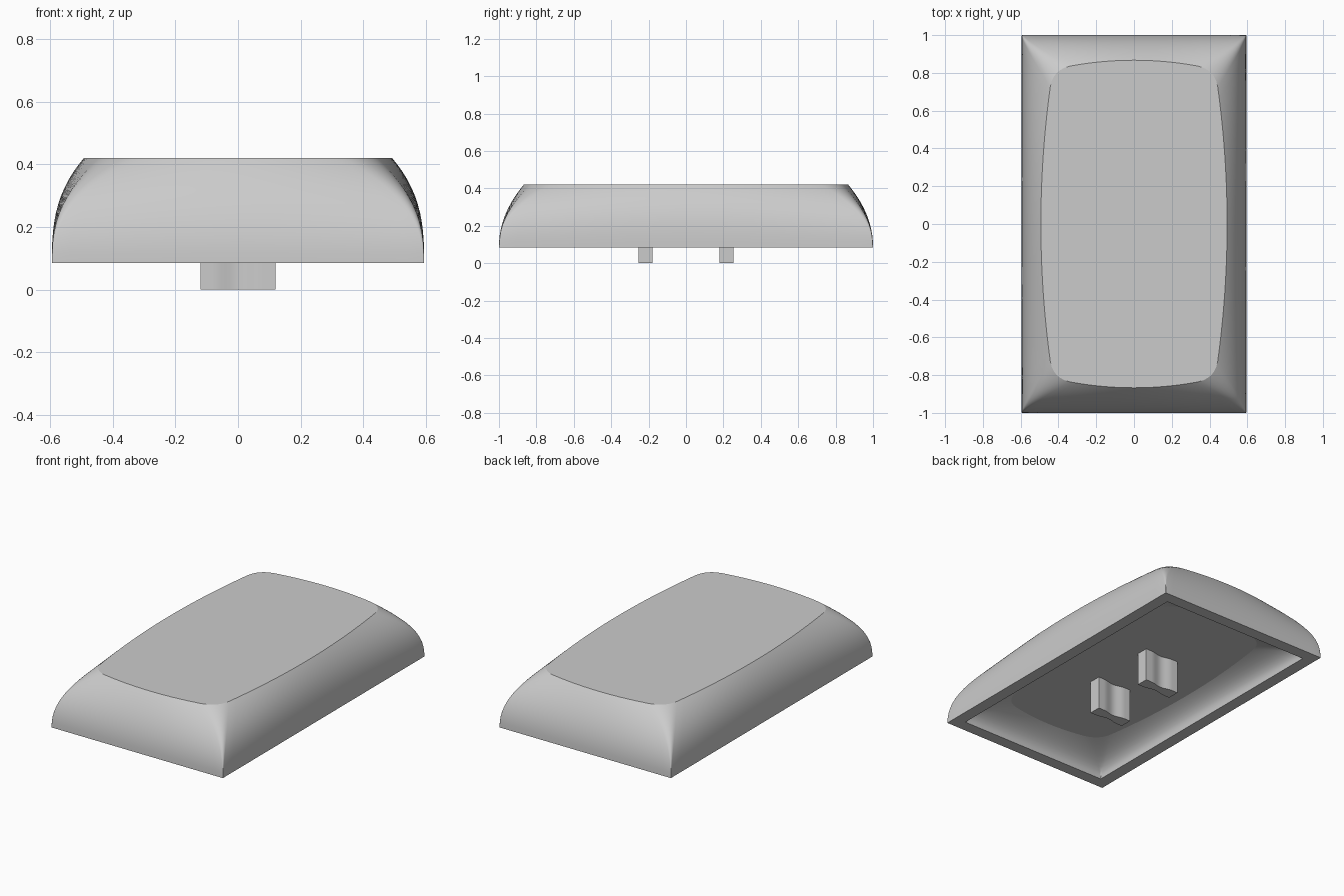
import bpy
import bmesh
import math
from mathutils import Vector

if "Cube" in bpy.data.objects:
    bpy.data.objects.remove(bpy.data.objects["Cube"], do_unlink=True)

grey = bpy.data.materials.new("light grey plastic")
grey.use_nodes = True
grey.diffuse_color = (0.6, 0.6, 0.6, 1)
grey.node_tree.nodes["Principled BSDF"].inputs["Base Color"].default_value = (0.6, 0.6, 0.6, 1)

BASE_Z = 0.085
SIDE_STEPS = 12
ROUND_STEPS = 6


def finish(name, bm, angle):
    bmesh.ops.recalc_face_normals(bm, faces=bm.faces)
    mesh = bpy.data.meshes.new(name)
    bm.to_mesh(mesh)
    bm.free()
    mesh.materials.append(grey)
    obj = bpy.data.objects.new(name, mesh)
    bpy.context.collection.objects.link(obj)
    bpy.ops.object.select_all(action='DESELECT')
    obj.select_set(True)
    bpy.context.view_layer.objects.active = obj
    bpy.ops.object.shade_smooth_by_angle(angle=math.radians(angle))
    # Flat end faces keep their own normals
    for poly in mesh.polygons:
        if len(poly.vertices) > 4:
            poly.use_smooth = False
    return obj


def outline(half_x, half_y, u):
    """Rectangle at u = 0, turning into a bowed, rounded outline at u = 1."""
    mid_x, mid_y = half_x - 0.102 * u ** 2.8, half_y - 0.133 * u ** 2.1
    cor_x, cor_y = half_x - 0.165 * u ** 2.6, half_y - 0.183 * u ** 2.2
    radius = 0.003 + 0.09 * u ** 2

    def on_side(y):
        return Vector((mid_x - (mid_x - cor_x) * (y / cor_y) ** 2, y))

    def on_end(x):
        return Vector((x, mid_y - (mid_y - cor_y) * (x / cor_x) ** 2))

    # First quadrant, from the side middle round to the end middle
    quad = [on_side((cor_y - radius) * i / SIDE_STEPS) for i in range(SIDE_STEPS + 1)]
    a, b, c = quad[-1], Vector((cor_x, cor_y)), on_end(cor_x - radius)
    for i in range(1, ROUND_STEPS):
        t = i / ROUND_STEPS
        quad.append(a * (1 - t) ** 2 + b * 2 * t * (1 - t) + c * t ** 2)
    quad += [on_end((cor_x - radius) * (1 - i / SIDE_STEPS)) for i in range(SIDE_STEPS + 1)]

    # Mirror into the other quadrants
    half = quad + [Vector((-p.x, p.y)) for p in reversed(quad[:-1])]
    return half + [Vector((p.x, -p.y)) for p in reversed(half[1:-1])]


def add_rings(bm, half_x, half_y, top_z, steps):
    rings = []
    for i in range(steps + 1):
        u = math.sin(i / steps * math.pi / 2)
        z = BASE_Z + (top_z - BASE_Z) * u
        rings.append([bm.verts.new((p.x, p.y, z)) for p in outline(half_x, half_y, u)])
    for low, high in zip(rings, rings[1:]):
        bridge(bm, low, high)
    bm.faces.new(rings[-1])
    return rings[0]


def bridge(bm, low, high):
    n = len(low)
    for i in range(n):
        j = (i + 1) % n
        bm.faces.new((low[i], low[j], high[j], high[i]))


# Cap: domed outer shell, hollow inside, joined by a flat rim
bm = bmesh.new()
outer_rim = add_rings(bm, 0.595, 1.0, 0.42, 16)
inner_rim = add_rings(bm, 0.52, 0.925, 0.21, 10)
bridge(bm, outer_rim, inner_rim)
finish("key_cap_shell", bm, 30)


# Stems: two prongs pinched at the middle of their long faces
def stem(name, centre_y):
    bm = bmesh.new()
    edge = [(-0.12, 0.038)]
    for i in range(13):
        x = -0.08 + 0.16 * i / 12
        edge.append((x, 0.038 - 0.007 * (1 + math.cos(x / 0.08 * math.pi))))
    edge.append((0.12, 0.038))
    profile = edge + [(x, -y) for x, y in reversed(edge)]
    low, high = [[bm.verts.new((x, centre_y + y, z)) for x, y in profile] for z in (0, 0.22)]
    bridge(bm, low, high)
    bm.faces.new(low)
    bm.faces.new(high)
    finish(name, bm, 40)


stem("front_stem", -0.217)
stem("back_stem", 0.217)
